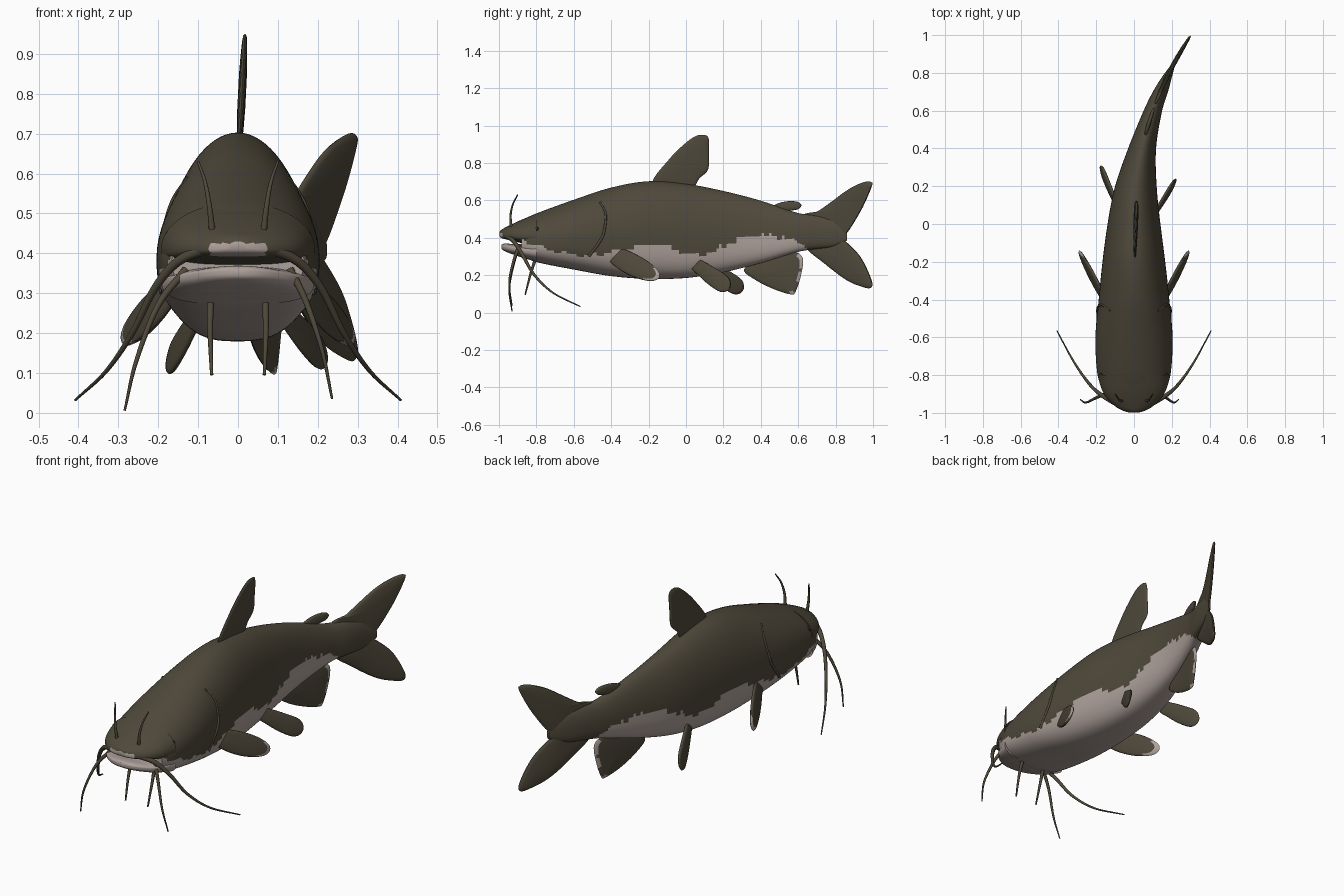
import bpy, bmesh, math
from mathutils import Vector

if "Cube" in bpy.data.objects:
    bpy.data.objects.remove(bpy.data.objects["Cube"])

def material(name, rgb):
    m = bpy.data.materials.new(name)
    m.diffuse_color = (*rgb, 1)
    m.use_nodes = True
    m.node_tree.nodes["Principled BSDF"].inputs["Base Color"].default_value = m.diffuse_color
    return m

DARK = material("dark olive skin", (0.078, 0.066, 0.043))
PALE = material("pale belly", (0.42, 0.355, 0.325))
BLACK = material("dark eye", (0.02, 0.017, 0.012))

def spline(keys, vals, t):
    """Smooth interpolation through keyed values (numbers or vectors)."""
    n = len(keys)
    t = min(max(t, keys[0]), keys[-1])
    i = 0
    while i < n - 2 and t > keys[i + 1]:
        i += 1
    def slope(k):
        a, b = max(k - 1, 0), min(k + 1, n - 1)
        return (vals[b] - vals[a]) / (keys[b] - keys[a])
    h = keys[i + 1] - keys[i]
    s = (t - keys[i]) / h
    return (vals[i] * (2*s**3 - 3*s*s + 1) + slope(i) * (h * (s**3 - 2*s*s + s))
            + vals[i + 1] * (3*s*s - 2*s**3) + slope(i + 1) * (h * (s**3 - s*s)))

def finish(name, bm, rule=None, mats=(DARK, PALE)):
    bmesh.ops.recalc_face_normals(bm, faces=bm.faces)
    for f in bm.faces:
        f.smooth = True
        if rule:
            f.material_index = int(rule(f.calc_center_median()))
    me = bpy.data.meshes.new(name)
    bm.to_mesh(me)
    bm.free()
    for m in mats:
        me.materials.append(m)
    ob = bpy.data.objects.new(name, me)
    bpy.context.collection.objects.link(ob)
    bpy.context.view_layer.objects.active = ob
    ob.select_set(True)
    bpy.ops.object.shade_smooth_by_angle(angle=math.radians(50))
    ob.select_set(False)
    return ob

def skin(name, rings, rule=None):
    """Bridge closed rings and cap both ends."""
    bm = bmesh.new()
    rows = [[bm.verts.new(p) for p in r] for r in rings]
    n = len(rows[0])
    for a, b in zip(rows, rows[1:]):
        for i in range(n):
            j = (i + 1) % n
            bm.faces.new((a[i], a[j], b[j], b[i]))
    bm.faces.new(rows[0])
    bm.faces.new(rows[-1])
    return finish(name, bm, rule)

def centre_x(y):
    return spline([-0.4, 0, 0.2, 0.4, 0.6, 0.7, 0.8, 0.9, 1.0],
                  [0, 0, 0.01, 0.043, 0.10, 0.14, 0.185, 0.24, 0.30], y)

def belly_line(y):
    return spline([-1, -0.87, -0.78, -0.6, -0.46, -0.33, -0.14, 0.02, 0.13, 0.29, 0.5, 0.64, 0.7],
                  [0.39, 0.39, 0.353, 0.31, 0.31, 0.342, 0.365, 0.31, 0.32, 0.395, 0.405, 0.355, 0.30], y)

def is_pale(c):
    wobble = 0.008 * math.sin(c.y * 47) + 0.006 * math.sin(c.y * 113)
    return c.z < belly_line(c.y) + wobble

P = 0.68  # squareness of the underside

def section(table, y):
    ks = [r[0] for r in table]
    return [spline(ks, [r[c] for r in table], y) for c in (1, 2, 3)]

def loft(name, table, rings, mid, rule, segs=72):
    out = []
    y0, y1 = table[0][0], table[-1][0]
    for k in range(rings + 1):
        y = y0 + (y1 - y0) * k / rings
        lo, hi, w = section(table, y)
        zc, cx, ring = lo + mid * (hi - lo), centre_x(y), []
        for i in range(segs):
            a = 2 * math.pi * i / segs
            c, s = math.cos(a), math.sin(a)
            p = 1 if s >= 0 else P
            x = math.copysign(abs(c) ** p, c) * w
            z = zc + s * (hi - zc) if s >= 0 else zc - abs(s) ** p * (zc - lo)
            ring.append((cx + x, y, z))
        out.append(ring)
    return skin(name, out, rule)

# Body: y, bottom z, top z, half width
BODY = [(-0.88, 0.30, 0.495, 0.165), (-0.8, 0.27, 0.53, 0.193), (-0.6, 0.23, 0.603, 0.204),
        (-0.4, 0.195, 0.668, 0.187), (-0.2, 0.18, 0.702, 0.166), (0, 0.185, 0.688, 0.14),
        (0.2, 0.215, 0.65, 0.11), (0.4, 0.265, 0.598, 0.074), (0.6, 0.325, 0.532, 0.049),
        (0.7, 0.34, 0.52, 0.040), (0.78, 0.35, 0.50, 0.026), (0.86, 0.385, 0.44, 0.006)]
loft("body", BODY, 130, 0.43, is_pale)

# Jaws with the open mouth between them
loft("upper_jaw", [(-0.998, 0.408, 0.43, 0.025), (-0.99, 0.400, 0.441, 0.055),
                   (-0.97, 0.393, 0.453, 0.093), (-0.93, 0.384, 0.473, 0.138),
                   (-0.88, 0.372, 0.496, 0.169), (-0.8, 0.36, 0.528, 0.193)], 36, 0.3,
     lambda c: c.y < -0.965 and abs(c.x) < 0.07 and c.z < 0.425)
loft("lower_jaw", [(-0.987, 0.343, 0.362, 0.025), (-0.98, 0.335, 0.367, 0.055),
                   (-0.96, 0.324, 0.369, 0.092), (-0.92, 0.309, 0.366, 0.137),
                   (-0.87, 0.292, 0.368, 0.167), (-0.8, 0.272, 0.375, 0.192)], 36, 0.6,
     lambda c: c.z < 0.372)

def tube(name, pts, r0, r1, steps=20, sides=10):
    """Tapered tube along a smooth path."""
    pts = [Vector(p) for p in pts]
    ks = list(range(len(pts)))
    path = [spline(ks, pts, ks[-1] * i / steps) for i in range(steps + 1)]
    rings = []
    for i, p in enumerate(path):
        t = (path[min(i + 1, steps)] - path[max(i - 1, 0)]).normalized()
        u = t.cross(Vector((0, 1, 0))).normalized()
        v = t.cross(u)
        r = r0 + (r1 - r0) * i / steps
        rings.append([p + r * (math.cos(a) * u + math.sin(a) * v)
                      for a in (2 * math.pi * k / sides for k in range(sides))])
    return skin(name, rings)

def flank_x(y, z):
    lo, hi, w = section(BODY, y)
    zc = lo + 0.43 * (hi - lo)
    if z >= zc:
        return w * math.sqrt(max(0, 1 - ((z - zc) / (hi - zc)) ** 2))
    return w * max(0, 1 - ((zc - z) / (zc - lo)) ** (2 / P)) ** (P / 2)

# Paired head parts
for side, s in (("right", 1), ("left", -1)):
    tube(side + "_lip_barbel", [(s*0.07, -0.965, 0.415), (s*0.15, -0.92, 0.38), (s*0.21, -0.875, 0.31),
         (s*0.265, -0.81, 0.20), (s*0.33, -0.71, 0.105), (s*0.408, -0.565, 0.032)], 0.014, 0.003, 30)
    tube(side + "_chin_barbel", [(s*0.068, -0.80, 0.30), (s*0.07, -0.83, 0.21),
         (s*0.066, -0.86, 0.095)], 0.010, 0.004)
    tube(side + "_nose_barbel", [(s*0.065, -0.935, 0.46), (s*0.072, -0.938, 0.52),
         (s*0.083, -0.925, 0.58), (s*0.10, -0.90, 0.63)], 0.008, 0.003)
    # gill cover edge
    gill = [(-0.46, 0.59), (-0.43, 0.53), (-0.435, 0.45), (-0.455, 0.39), (-0.52, 0.30)]
    tube(side + "_gill_edge", [(s * flank_x(y, z), y, z) for y, z in gill], 0.005, 0.008)
    # eye
    bm = bmesh.new()
    bmesh.ops.create_uvsphere(bm, u_segments=16, v_segments=10, radius=0.014)
    bmesh.ops.translate(bm, verts=bm.verts, vec=(s * (flank_x(-0.8, 0.445) - 0.006), -0.8, 0.445))
    finish(side + "_eye", bm, None, (BLACK,))
tube("left_corner_barbel", [(-0.13, -0.89, 0.36), (-0.20, -0.92, 0.27), (-0.255, -0.945, 0.13),
     (-0.284, -0.93, 0.006)], 0.010, 0.003)
tube("right_corner_barbel", [(0.13, -0.89, 0.36), (0.17, -0.92, 0.28), (0.21, -0.945, 0.16),
     (0.236, -0.93, 0.035)], 0.010, 0.003)

def fin(name, outline, xf, thick, rule=None, sub=5):
    """Lens-shaped fin from a (y, z) outline; xf gives x across it."""
    pts = [Vector(p) for p in outline]
    n = len(pts)
    loop = [pts[-2], pts[-1]] + pts + [pts[0], pts[1]]
    ks = list(range(len(loop)))
    edge = [spline(ks, loop, 2 + i / sub) for i in range(n * sub)]
    mid = sum(edge, Vector((0, 0))) / len(edge)
    bm = bmesh.new()
    def ring(scale, off):
        ps = [mid + (p - mid) * scale for p in edge]
        return [bm.verts.new((xf(p.x, p.y) + off, p.x, p.y)) for p in ps]
    rim = ring(1, 0)
    m = len(edge)
    for sgn in (1, -1):
        prev = rim
        for scale, t in ((0.96, 0.45), (0.85, 0.65), (0.6, 0.85), (0.3, 1.0)):
            cur = ring(scale, sgn * t * thick)
            for i in range(m):
                j = (i + 1) % m
                bm.faces.new((prev[i], prev[j], cur[j], cur[i]))
            prev = cur
        c = bm.verts.new((xf(mid.x, mid.y) + sgn * thick, mid.x, mid.y))
        for i in range(m):
            bm.faces.new((prev[i], prev[(i + 1) % m], c))
    return finish(name, bm, rule)

along = lambda y, z: centre_x(y)
# Fins on the midline
fin("dorsal_fin", [(-0.18, 0.695), (-0.09, 0.82), (-0.01, 0.90), (0.055, 0.945), (0.105, 0.948),
    (0.122, 0.925), (0.122, 0.85), (0.118, 0.765), (0.07, 0.715), (0.03, 0.66), (-0.08, 0.66)],
    lambda y, z: 0.004 + 0.05 * (z - 0.68), 0.010)
fin("adipose_fin", [(0.46, 0.565), (0.52, 0.592), (0.59, 0.594), (0.617, 0.575), (0.60, 0.553),
    (0.56, 0.545), (0.50, 0.535)], along, 0.011)
fin("anal_fin", [(0.31, 0.23), (0.40, 0.29), (0.50, 0.32), (0.58, 0.325), (0.625, 0.29), (0.615, 0.20),
    (0.585, 0.11), (0.56, 0.097), (0.47, 0.125), (0.37, 0.175)], along, 0.011,
    lambda c: c.y > 0.60 + 0.012 * math.sin(c.z * 60) or (c.z < 0.112 and c.y > 0.55))
fin("upper_tail_lobe", [(0.63, 0.52), (0.70, 0.54), (0.77, 0.587), (0.87, 0.66), (0.95, 0.697),
    (0.99, 0.698), (0.992, 0.67), (0.93, 0.535), (0.835, 0.397), (0.75, 0.39), (0.66, 0.42)], along, 0.014)
fin("lower_tail_lobe", [(0.64, 0.35), (0.74, 0.262), (0.86, 0.172), (0.95, 0.135), (0.987, 0.132),
    (0.996, 0.16), (0.965, 0.24), (0.92, 0.315), (0.835, 0.397), (0.76, 0.45), (0.66, 0.43)], along, 0.014)

# Paired fins
PECT = [(-0.44, 0.31), (-0.40, 0.34), (-0.33, 0.338), (-0.22, 0.285), (-0.15, 0.225), (-0.145, 0.185),
        (-0.19, 0.168), (-0.28, 0.19), (-0.37, 0.24)]
PELV = [(0.02, 0.25), (0.05, 0.29), (0.10, 0.27), (0.16, 0.235), (0.225, 0.19), (0.24, 0.145),
        (0.22, 0.115), (0.18, 0.112), (0.12, 0.15), (0.06, 0.205)]
for side, s in (("right", 1), ("left", -1)):
    fin(side + "_pectoral_fin", PECT,
        lambda y, z: s * (0.165 + 0.40 * (y + 0.42) + 0.25 * (0.25 - z)), 0.013,
        lambda c: c.y > -0.175 or (c.z < 0.182 and c.y > -0.24))
fin("right_pelvic_fin", PELV, lambda y, z: 0.10 + 0.48 * (y - 0.03) + 0.2 * (0.25 - z), 0.012)
fin("left_pelvic_fin", [(y + 0.07, z - 0.012) for y, z in PELV],
    lambda y, z: -(0.08 + 0.28 * (y - 0.05) + 0.2 * (0.25 - z)), 0.012)
